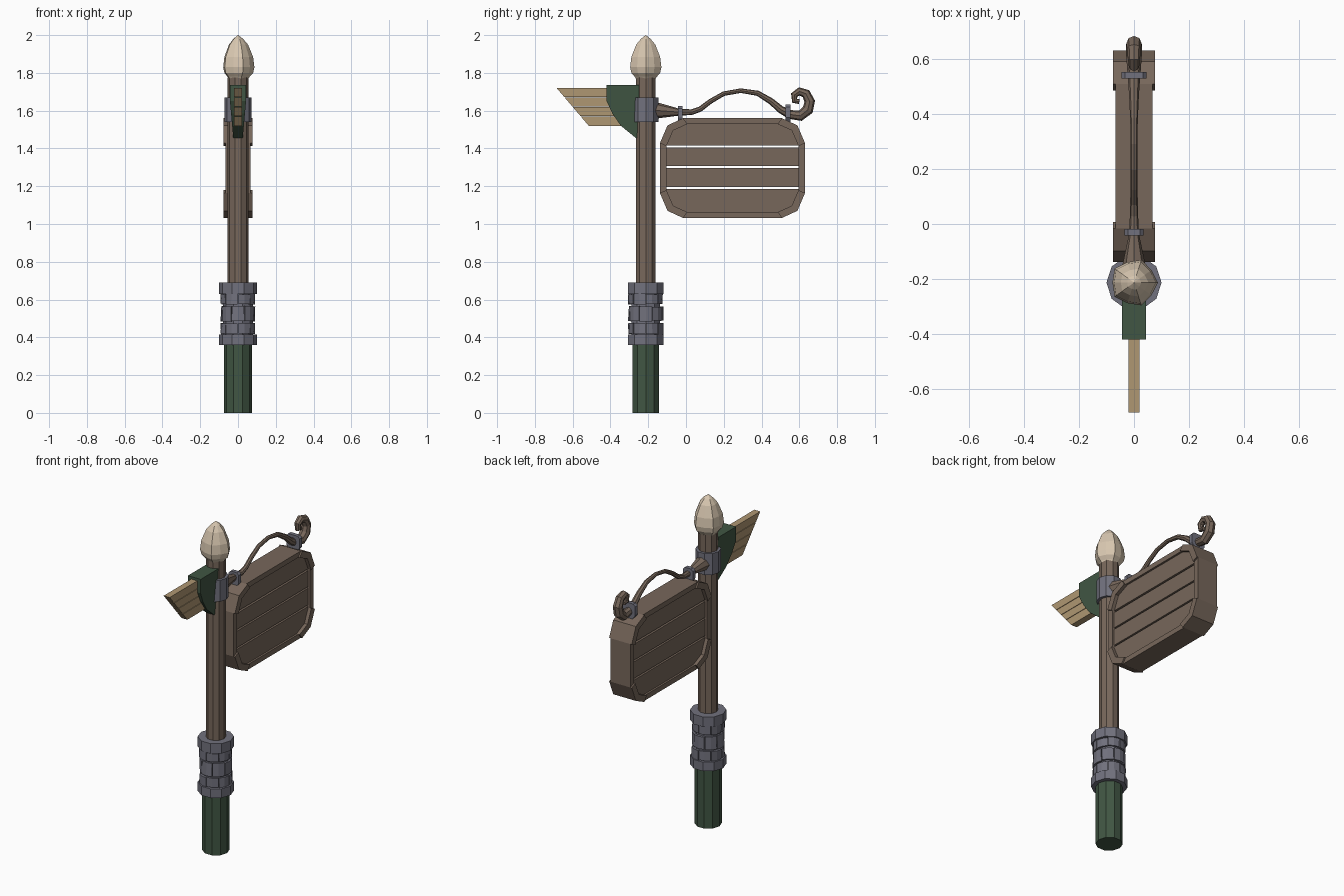
import bpy, bmesh, math, random
from mathutils import Vector

if "Cube" in bpy.data.objects:
    bpy.data.objects.remove(bpy.data.objects["Cube"])

random.seed(4)
PY = -0.213          # y position of the post axis
SIDES = 10


def material(name, rgb):
    m = bpy.data.materials.new(name)
    m.diffuse_color = (*rgb, 1)
    m.use_nodes = True
    m.node_tree.nodes["Principled BSDF"].inputs["Base Color"].default_value = m.diffuse_color
    return m


WOOD = material("brown wood", (0.185, 0.136, 0.104))
METAL = material("grey stone and iron", (0.165, 0.165, 0.205))
GREEN = material("dark green", (0.052, 0.092, 0.056))
TAN = material("tan wood", (0.43, 0.31, 0.17))
BONE = material("pale bone", (0.68, 0.565, 0.43))


def finish(name, bm, mat):
    bmesh.ops.recalc_face_normals(bm, faces=bm.faces)
    me = bpy.data.meshes.new(name)
    bm.to_mesh(me)
    bm.free()
    me.materials.append(mat)
    ob = bpy.data.objects.new(name, me)
    bpy.context.collection.objects.link(ob)
    return ob


def skin(bm, rings):
    """Bridge closed vertex rings and cap both ends."""
    vs = [[bm.verts.new(p) for p in r] for r in rings]
    n = len(vs[0])
    for a, b in zip(vs, vs[1:]):
        for i in range(n):
            j = (i + 1) % n
            bm.faces.new((a[i], a[j], b[j], b[i]))
    bm.faces.new(vs[0][::-1])
    bm.faces.new(vs[-1])


def lathe(name, profile, mat, odd=1.0):
    """Turned part on the post axis; odd scales every second corner."""
    bm = bmesh.new()
    rings = []
    for r, z in profile:
        ring = []
        for i in range(SIDES):
            a = math.tau * i / SIDES
            k = r * (odd if i % 2 else 1)
            ring.append((k * math.cos(a), PY + k * math.sin(a), z))
        rings.append(ring)
    skin(bm, rings)
    return finish(name, bm, mat)


def prism(bm, pts, half):
    """Solid from a (y, z) outline; half is the half width or a rule of z."""
    h = half if callable(half) else (lambda z: half)
    skin(bm, [[(s * h(z), y, z) for y, z in pts] for s in (-1, 1)])


# Post
lathe("green_base", [(0.075, 0), (0.075, 0.38)], GREEN)
lathe("post", [(0.055, 0.3), (0.055, 1.775)], WOOD)
lathe("lower_ring", [(0.1, 0.36), (0.1, 0.415)], METAL)
lathe("upper_ring", [(0.1, 0.63), (0.1, 0.69)], METAL)
lathe("stone_core", [(0.08, 0.41), (0.08, 0.64)], METAL)
lathe("iron_collar", [(0.071, 1.54), (0.071, 1.67)], METAL)

# Finial
lathe("finial", [(0.045, 1.755), (0.062, 1.78), (0.08, 1.8), (0.087, 1.83),
                 (0.08, 1.885), (0.053, 1.95), (0.027, 1.98), (0.001, 2.0)], BONE, 0.9)

# Stone blocks stacked around the core
bm = bmesh.new()
for row, (z0, z1) in enumerate([(0.415, 0.477), (0.483, 0.567), (0.573, 0.632)]):
    for i in range(8):
        a0 = math.tau * (i + row * 0.5 + 0.03) / 8
        a1 = a0 + math.tau * 0.94 / 8
        am = (a0 + a1) / 2
        rings = []
        for z in (z0 + random.uniform(0, 0.006), z1 - random.uniform(0, 0.006)):
            ro = random.uniform(0.088, 0.094)
            ring = [(0.07, a0), (ro, a0), (ro, am), (ro, a1), (0.07, a1)]
            rings.append([(r * math.cos(a), PY + r * math.sin(a), z) for r, a in ring])
        skin(bm, rings)
finish("stone_blocks", bm, METAL)

# Green bracket, narrowing towards its lower tip
bm = bmesh.new()
prism(bm, [(-0.42, 1.735), (-0.42, 1.65), (-0.39, 1.585), (-0.345, 1.52), (-0.265, 1.455),
           (-0.25, 1.455), (-0.25, 1.735)],
      lambda z: 0.025 + 0.018 * min(1, max(0, (z - 1.455) / 0.2)))
finish("tail_bracket", bm, GREEN)

# Tail slats, cut along one slanted line
bm = bmesh.new()
for i in range(4):
    zt = 1.72 - i * 0.05
    zb = zt - (0.047 if i < 3 else 0.05)
    cut = lambda z: -0.685 + (1.72 - z) * 0.85
    prism(bm, [(cut(zt), zt), (cut(zb), zb), (-0.3, zb), (-0.3, zt)], 0.02)
finish("tail_slats", bm, TAN)

# Sign frame: straight rails and thicker corner pieces
CY, CZ = 0.246, 1.296
QUARTER = [(0.384, 0.132), (0.344, 0.226), (0.262, 0.264)]
outline = []
for sy, sz in ((1, 1), (-1, 1), (-1, -1), (1, -1)):
    outline += [(sy * y, sz * z) for y, z in (QUARTER if sy == sz else QUARTER[::-1])]
rails, corners = bmesh.new(), bmesh.new()
for i, a in enumerate(outline):
    b = outline[(i + 1) % len(outline)]
    seg = [(CY + y * k, CZ + z * l) for (y, z), k, l in
           ((a, 1, 1), (b, 1, 1), (b, 0.911, 0.883), (a, 0.911, 0.883))]
    if i % 3 == 2:
        prism(rails, seg, 0.067)
    else:
        prism(corners, seg, 0.076)
finish("sign_rails", rails, WOOD)
finish("sign_corners", corners, WOOD)


# Sign boards, following the frame outline with open gaps
def board_half(z):
    pts = [(0.384, 0)] + QUARTER
    z = abs(z)
    for (y0, z0), (y1, z1) in zip(pts, pts[1:]):
        if z <= z1:
            return 0.95 * (y0 + (y1 - y0) * (z - z0) / (z1 - z0))
    return 0.95 * pts[-1][0]


bm = bmesh.new()
for lo, hi in ((-0.25, -0.11), (-0.1, 0.001), (0.011, 0.108), (0.119, 0.25)):
    levels = sorted({lo, hi} | {s * z for _, z in QUARTER for s in (-1, 1) if lo < s * z < hi})
    right = [(CY + board_half(z), CZ + z) for z in levels]
    left = [(CY - board_half(z), CZ + z) for z in reversed(levels)]
    prism(bm, right + left, 0.055)
finish("sign_boards", bm, WOOD)

# Hanging arm with curled end: (y, z, radius)
ARM = [(-0.18, 1.6, 0.048), (-0.14, 1.6, 0.04), (-0.035, 1.592, 0.018), (0.03, 1.592, 0.015),
       (0.075, 1.608, 0.014), (0.13, 1.65, 0.013), (0.2, 1.69, 0.012), (0.29, 1.706, 0.012),
       (0.38, 1.692, 0.014), (0.45, 1.65, 0.017), (0.5, 1.607, 0.02), (0.55, 1.58, 0.024),
       (0.605, 1.573, 0.028), (0.645, 1.605, 0.03), (0.655, 1.65, 0.028), (0.635, 1.69, 0.025),
       (0.6, 1.702, 0.022), (0.573, 1.683, 0.019), (0.575, 1.652, 0.016), (0.6, 1.648, 0.013)]
bm = bmesh.new()
rings = []
for i, (y, z, r) in enumerate(ARM):
    p, q = ARM[max(i - 1, 0)], ARM[min(i + 1, len(ARM) - 1)]
    t = Vector((0, q[0] - p[0], q[1] - p[1])).normalized()
    n = Vector((0, -t.z, t.y))
    rings.append([Vector((0, y, z)) + r * (math.cos(a) * Vector((1, 0, 0)) + math.sin(a) * n)
                  for a in (math.tau * k / 8 for k in range(8))])
skin(bm, rings)
finish("hanging_arm", bm, WOOD)

# Iron clips tying the sign to the arm
for name, y, w, top in (("inner_clip", -0.03, 0.034, 1.625), ("outer_clip", 0.54, 0.045, 1.632)):
    bm = bmesh.new()
    c = 0.013
    shape = [(-w, 1.565), (-w, top - c), (-w + c, top), (w - c, top), (w, top - c),
             (w, 1.565), (w * 0.6, 1.54), (-w * 0.6, 1.54)]
    skin(bm, [[(x, y + s * 0.012, z) for x, z in shape] for s in (-1, 1)])
    finish(name, bm, METAL)
